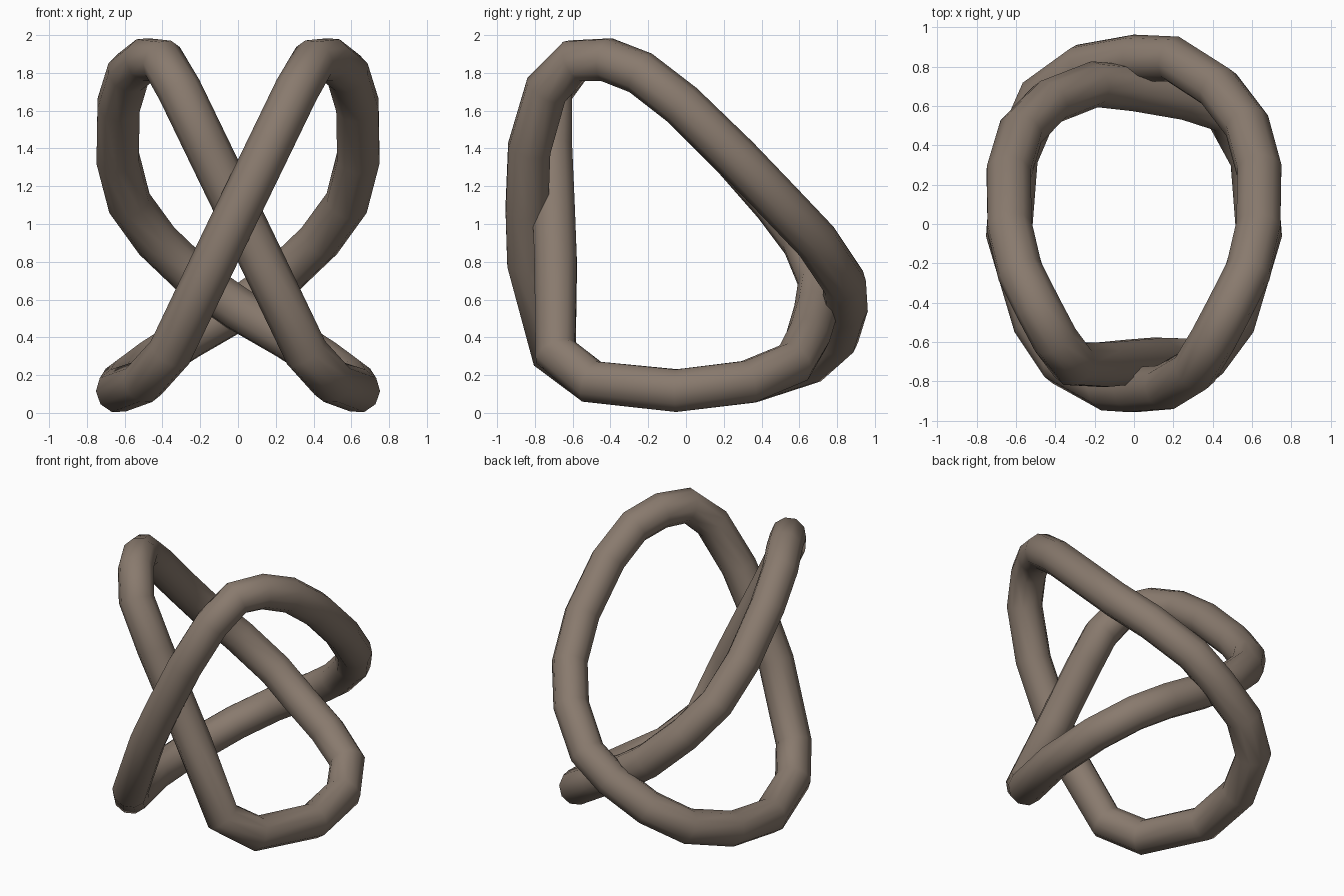
import bpy

if "Cube" in bpy.data.objects:
    bpy.data.objects.remove(bpy.data.objects["Cube"])

RADIUS = 0.118

# Centre line of the outer hoop: low on the left, up across the front,
# over the top on the right, then down across the back
PATH = [
    (-0.635, -0.05, 0.118), (-0.50, -0.50, 0.165), (-0.36, -0.71, 0.32),
    (-0.13, -0.835, 0.80), (0.0, -0.843, 1.07), (0.16, -0.83, 1.40),
    (0.31, -0.74, 1.71), (0.40, -0.59, 1.865), (0.49, -0.42, 1.87),
    (0.58, -0.24, 1.80), (0.632, -0.02, 1.63), (0.637, 0.27, 1.35),
    (0.575, 0.50, 1.11), (0.43, 0.69, 0.91), (0.20, 0.838, 0.69),
    (0.0, 0.845, 0.55), (-0.26, 0.80, 0.40), (-0.47, 0.65, 0.265),
    (-0.605, 0.34, 0.165),
]

# Depth of the inner hoop at the same stations; it passes inside the outer one
INNER_Y = [-0.05, -0.50, -0.69, -0.69, -0.70, -0.715, -0.71, -0.59, -0.42,
           -0.24, -0.02, 0.26, 0.47, 0.62, 0.71, 0.69, 0.645, 0.57, 0.33]

mat = bpy.data.materials.new("taupe_brown")
mat.diffuse_color = (0.25, 0.195, 0.155, 1)
mat.use_nodes = True
mat.node_tree.nodes["Principled BSDF"].inputs["Base Color"].default_value = mat.diffuse_color


def hoop(name, points):
    """Closed round tube along the points."""
    curve = bpy.data.curves.new(name, 'CURVE')
    curve.dimensions = '3D'
    curve.bevel_depth = RADIUS
    curve.bevel_resolution = 3
    spline = curve.splines.new('POLY')
    spline.points.add(len(points) - 1)
    for sp, p in zip(spline.points, points):
        sp.co = (*p, 1)
    spline.use_cyclic_u = True
    spline.use_smooth = True
    curve.materials.append(mat)
    ob = bpy.data.objects.new(name, curve)
    bpy.context.collection.objects.link(ob)
    bpy.ops.object.select_all(action='DESELECT')
    ob.select_set(True)
    bpy.context.view_layer.objects.active = ob
    bpy.ops.object.convert(target='MESH')
    bpy.ops.object.shade_smooth()


# Two tilted hoops crossing at front and back
hoop("outer_hoop", PATH)
hoop("inner_hoop", [(-x, iy, z) for (x, y, z), iy in zip(PATH, INNER_Y)])
